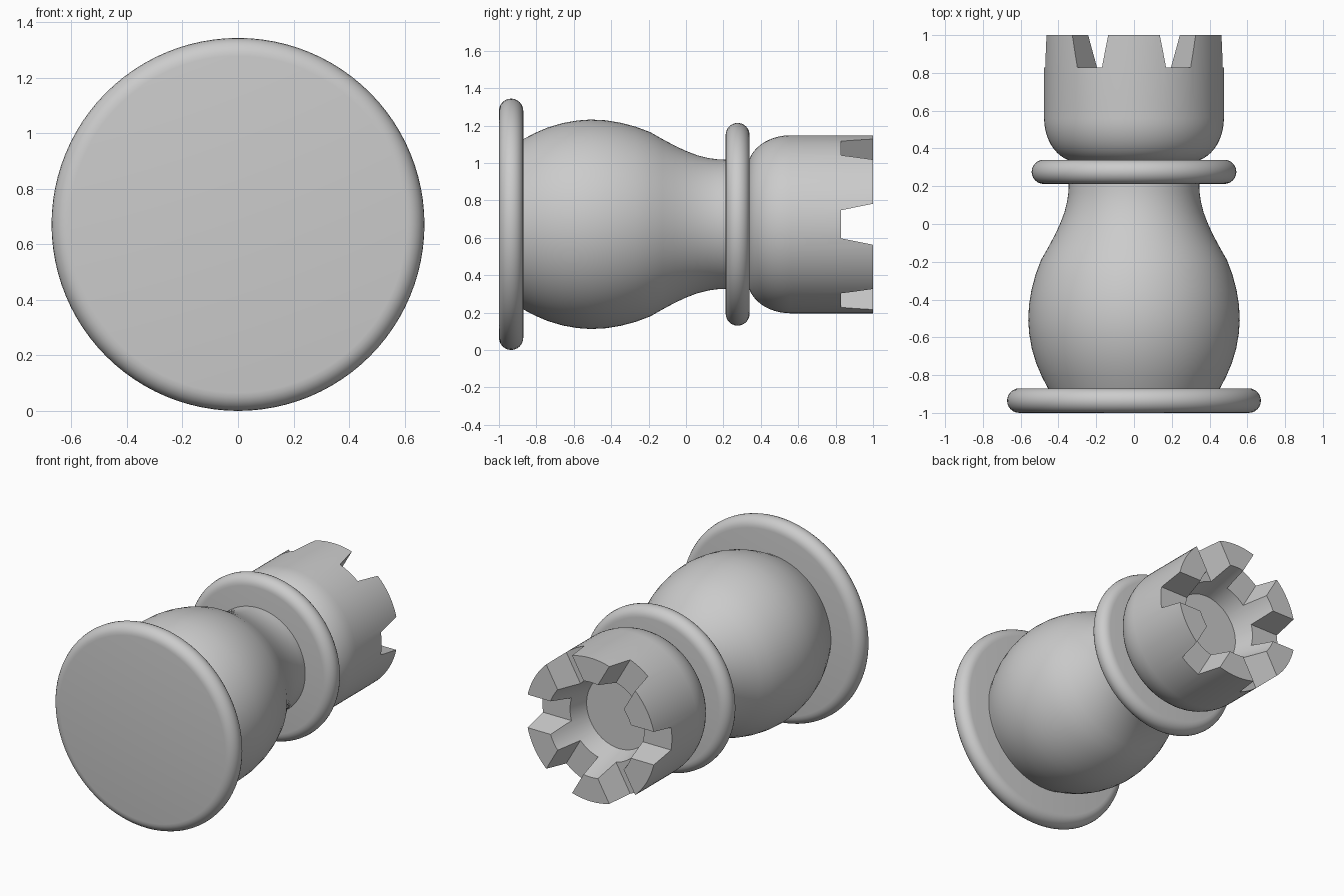
import bpy, bmesh, math
from mathutils import Matrix, Vector

cube = bpy.data.objects.get("Cube")
if cube:
    bpy.data.objects.remove(cube, do_unlink=True)

AXIS_Z = 0.672
SEGMENTS = 96

stone = bpy.data.materials.new("light_grey")
stone.use_nodes = True
stone.diffuse_color = (0.6, 0.6, 0.6, 1)
stone.node_tree.nodes["Principled BSDF"].inputs["Base Color"].default_value = (0.6, 0.6, 0.6, 1)


def finish(name, bm):
    bmesh.ops.recalc_face_normals(bm, faces=bm.faces)
    mesh = bpy.data.meshes.new(name)
    bm.to_mesh(mesh)
    bm.free()
    mesh.materials.append(stone)
    obj = bpy.data.objects.new(name, mesh)
    bpy.context.collection.objects.link(obj)
    return obj


def activate(obj):
    bpy.ops.object.select_all(action="DESELECT")
    obj.select_set(True)
    bpy.context.view_layer.objects.active = obj


def smooth(obj):
    activate(obj)
    bpy.ops.object.shade_smooth_by_angle(angle=math.radians(35))


def lathe(name, profile):
    """Turn (radius, y) points about the long axis; flat caps close both ends."""
    bm = bmesh.new()
    rings = []
    for r, y in profile:
        angles = [math.tau * i / SEGMENTS for i in range(SEGMENTS)]
        rings.append([bm.verts.new((r * math.cos(a), y, AXIS_Z + r * math.sin(a))) for a in angles])
    for a, b in zip(rings, rings[1:]):
        for i in range(SEGMENTS):
            j = (i + 1) % SEGMENTS
            bm.faces.new((a[i], a[j], b[j], b[i]))
    bm.faces.new(rings[0])
    bm.faces.new(rings[-1])
    return finish(name, bm)


def round_disc(name, radius, y0, y1):
    """Disc with a half-round rim."""
    h = (y1 - y0) / 2
    profile = []
    for i in range(13):
        a = math.pi * (i / 12 - 0.5)
        profile.append((radius - h + h * math.cos(a), (y0 + y1) / 2 + h * math.sin(a)))
    return lathe(name, profile)


# Base and collar
smooth(round_disc("base", 0.672, -1.0, -0.87))
smooth(round_disc("collar", 0.542, 0.212, 0.34))

# Bulbous body running into the neck
smooth(lathe("body", [
    (0.45, -0.88), (0.487, -0.81), (0.517, -0.74), (0.541, -0.66), (0.555, -0.58),
    (0.56, -0.51), (0.556, -0.43), (0.543, -0.35), (0.522, -0.27), (0.492, -0.19),
    (0.455, -0.125), (0.42, -0.06), (0.392, 0.0), (0.369, 0.06), (0.354, 0.12),
    (0.347, 0.17), (0.345, 0.23)]))

# Head: rounded shoulder, straight wall, tapered well in the end
shoulder = []
for i in range(13):
    a = math.pi / 2 * i / 12
    shoulder.append((0.30 + 0.176 * math.sin(a), 0.56 - 0.23 * math.cos(a)))
head = lathe("head", shoulder + [(0.476, 1.0), (0.315, 1.0), (0.24, 0.70)])

# Six tapered notches cut through the rim
bm = bmesh.new()
outline = [(-0.075, 0.828), (0.075, 0.828), (0.13, 1.1), (-0.13, 1.1)]
for k in range(6):
    turn = Matrix.Rotation(math.radians(60 * k), 3, "Y")
    inner, outer = [
        [bm.verts.new(turn @ Vector((r, y, w)) + Vector((0, 0, AXIS_Z))) for w, y in outline]
        for r in (0.235, 0.6)]
    bm.faces.new(inner)
    bm.faces.new(outer)
    for i in range(4):
        j = (i + 1) % 4
        bm.faces.new((inner[i], inner[j], outer[j], outer[i]))
cutter = finish("notch_cutter", bm)
cutter.hide_render = True

cut = head.modifiers.new("notches", "BOOLEAN")
cut.operation = "DIFFERENCE"
cut.solver = "EXACT"
cut.object = cutter
activate(head)
bpy.ops.object.modifier_apply(modifier=cut.name)
bpy.data.objects.remove(cutter, do_unlink=True)
smooth(head)
